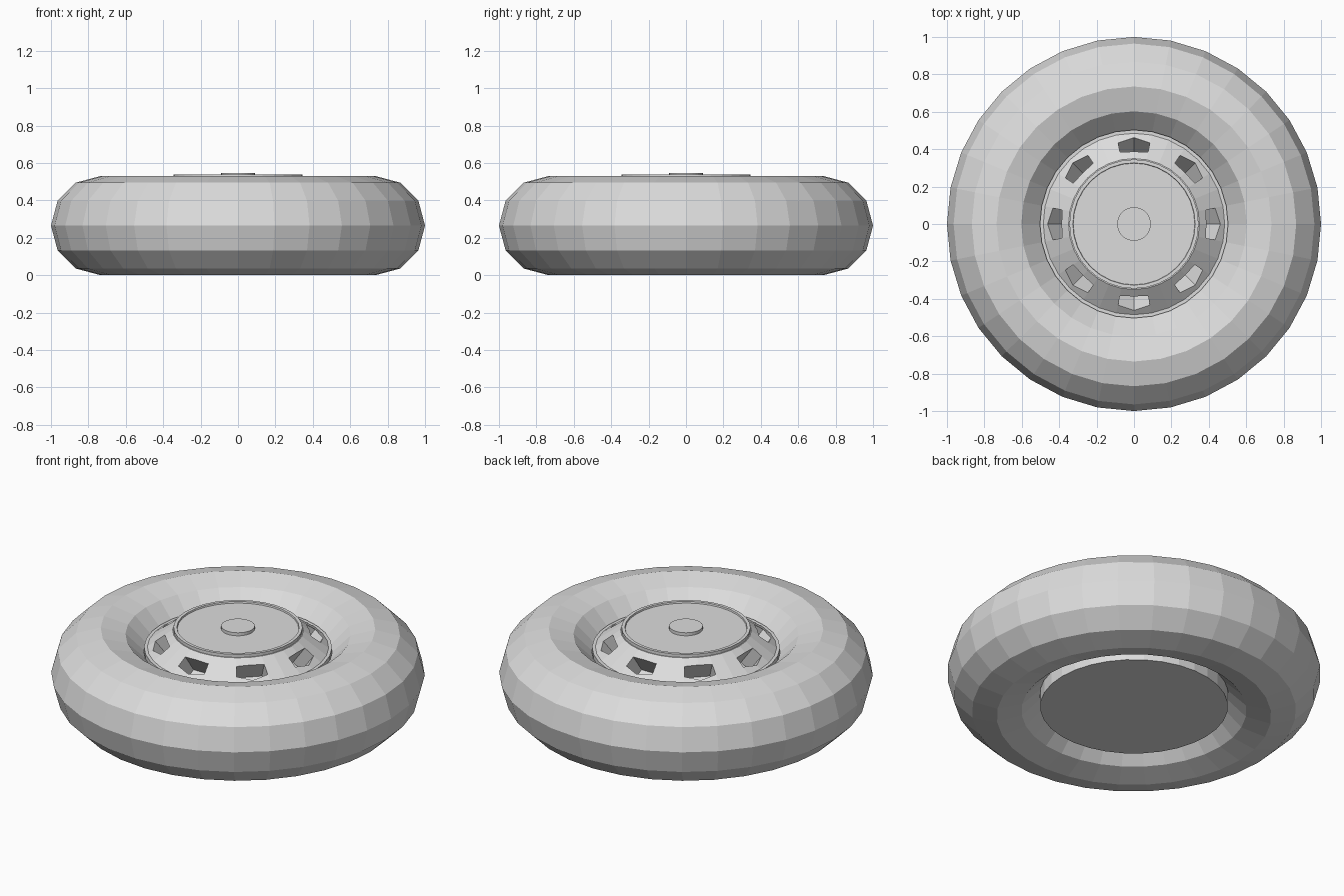
import bpy, bmesh, math

if "Cube" in bpy.data.objects:
    bpy.data.objects.remove(bpy.data.objects["Cube"])

SEG = 32
grey = bpy.data.materials.new("plain_grey")
grey.diffuse_color = (0.72, 0.72, 0.72, 1)
grey.use_nodes = True
grey.node_tree.nodes["Principled BSDF"].inputs["Base Color"].default_value = grey.diffuse_color


def finish(bm, name):
    bmesh.ops.remove_doubles(bm, verts=bm.verts[:], dist=1e-5)
    bmesh.ops.recalc_face_normals(bm, faces=bm.faces[:])
    me = bpy.data.meshes.new(name)
    bm.to_mesh(me)
    bm.free()
    me.materials.append(grey)
    ob = bpy.data.objects.new(name, me)
    bpy.context.collection.objects.link(ob)
    return ob


def lathe(name, profile, loop=False):
    """Revolve (radius, z) points about z; open profiles get flat end caps."""
    bm = bmesh.new()
    rings = []
    for r, z in profile:
        rings.append([bm.verts.new((r * math.cos(2 * math.pi * i / SEG),
                                    r * math.sin(2 * math.pi * i / SEG), z))
                      for i in range(SEG)])
    pairs = list(zip(rings, rings[1:]))
    if loop:
        pairs.append((rings[-1], rings[0]))
    else:
        bm.faces.new(rings[0][::-1])
        bm.faces.new(rings[-1])
    for a, b in pairs:
        for i in range(SEG):
            j = (i + 1) % SEG
            bm.faces.new((a[i], a[j], b[j], b[i]))
    return finish(bm, name)


# Tyre: twelve-sided ring
R, T = 0.735, 0.265
lathe("tyre", [(R + T * math.cos(math.pi * k / 6), T + T * math.sin(math.pi * k / 6))
               for k in range(12)], loop=True)

# Wheel hub: drum with a sloped upper face
R0, Z0, R1, Z1 = 0.35, 0.52, 0.485, 0.42
hub = lathe("wheel_hub", [(0.503, 0.06), (0.503, Z1), (R1, Z1), (R0, Z0)])

# Hub plate with a low raised edge, and centre cap
lathe("hub_plate", [(0.345, 0.505), (0.345, 0.538), (0.327, 0.538), (0.325, 0.529)])
lathe("centre_cap", [(0.09, 0.515), (0.09, 0.547)])

# Eight slots cut square to the slope
slope = (Z1 - Z0) / (R1 - R0)
ln = math.hypot(1, slope)
nr, nz = -slope / ln, 1 / ln
outline = [(0.387, -0.075), (0.437, -0.085), (0.462, 0), (0.437, 0.085), (0.387, 0.075)]
bm = bmesh.new()
for k in range(8):
    c, s = math.cos(k * math.pi / 4), math.sin(k * math.pi / 4)
    ends = []
    for d in (0.04, -0.135):
        ring = []
        for r, w in outline:
            rr, z = r + d * nr, Z0 + (r - R0) * slope + d * nz
            ring.append(bm.verts.new((rr * c - w * s, rr * s + w * c, z)))
        ends.append(ring)
    a, b = ends
    bm.faces.new(a)
    bm.faces.new(b[::-1])
    for i in range(5):
        j = (i + 1) % 5
        bm.faces.new((a[i], b[i], b[j], a[j]))
cutter = finish(bm, "slot_cutter")
cutter.hide_render = True

mod = hub.modifiers.new("slots", 'BOOLEAN')
mod.operation = 'DIFFERENCE'
mod.solver = 'EXACT'
mod.object = cutter
bpy.context.view_layer.objects.active = hub
bpy.ops.object.modifier_apply(modifier=mod.name)
bpy.data.objects.remove(cutter)
